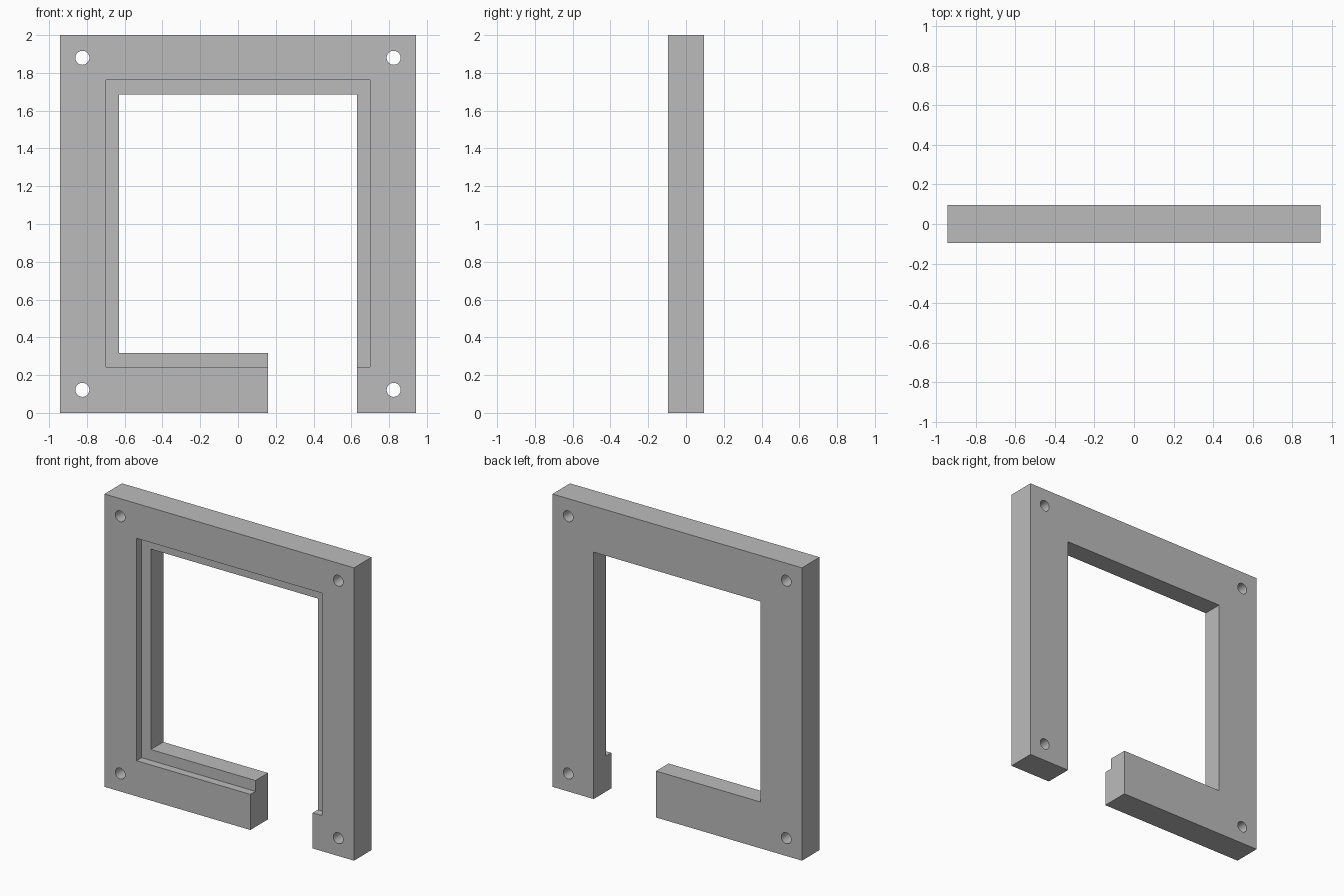
import bpy
from math import radians

cube = bpy.data.objects.get("Cube")
if cube:
    bpy.data.objects.remove(cube, do_unlink=True)

HALF_X, HALF_Y, HEIGHT = 0.943, 0.095, 2.0
REBATE_Y = -HALF_Y + 0.055

grey = bpy.data.materials.new("plain grey")
grey.use_nodes = True
colour = (0.5, 0.5, 0.5, 1)
grey.diffuse_color = colour
grey.node_tree.nodes["Principled BSDF"].inputs["Base Color"].default_value = colour


def box(name, x0, x1, y0, y1, z0, z1):
    bpy.ops.mesh.primitive_cube_add(
        size=1, location=((x0 + x1) / 2, (y0 + y1) / 2, (z0 + z1) / 2))
    obj = bpy.context.object
    obj.name = name
    obj.scale = (x1 - x0, y1 - y0, z1 - z0)
    bpy.ops.object.transform_apply(location=True, rotation=False, scale=True)
    obj.data.materials.append(grey)
    return obj


# Solid panel that becomes the frame
frame = box("frame", -HALF_X, HALF_X, -HALF_Y, HALF_Y, 0, HEIGHT)

# Window opening, front rebate around it, and gap in the bottom rail
right_edge = 0.631
cutters = [
    box("window_cutter", -right_edge, right_edge, -0.3, 0.3, 0.317, 1.686),
    box("rebate_cutter", -0.7, 0.7, -0.3, REBATE_Y, 0.243, 1.762),
    box("gap_cutter", 0.16, right_edge, -0.3, 0.3, -0.2, 0.6),
]

# Screw holes in the four corners
for x in (-0.824, 0.824):
    for z in (0.122, 1.88):
        bpy.ops.mesh.primitive_cylinder_add(
            vertices=48, radius=0.037, depth=1, location=(x, 0, z),
            rotation=(radians(90), 0, 0))
        hole = bpy.context.object
        hole.name = "hole_cutter"
        hole.data.materials.append(grey)
        cutters.append(hole)

# Cut everything, then discard the cutters
bpy.ops.object.select_all(action="DESELECT")
frame.select_set(True)
bpy.context.view_layer.objects.active = frame
for cutter in cutters:
    cutter.hide_render = True
    mod = frame.modifiers.new("cut", "BOOLEAN")
    mod.operation = "DIFFERENCE"
    mod.solver = "EXACT"
    mod.object = cutter
    bpy.ops.object.modifier_apply(modifier=mod.name)
for cutter in cutters:
    bpy.data.objects.remove(cutter, do_unlink=True)

bpy.ops.object.shade_smooth_by_angle(angle=radians(30))
